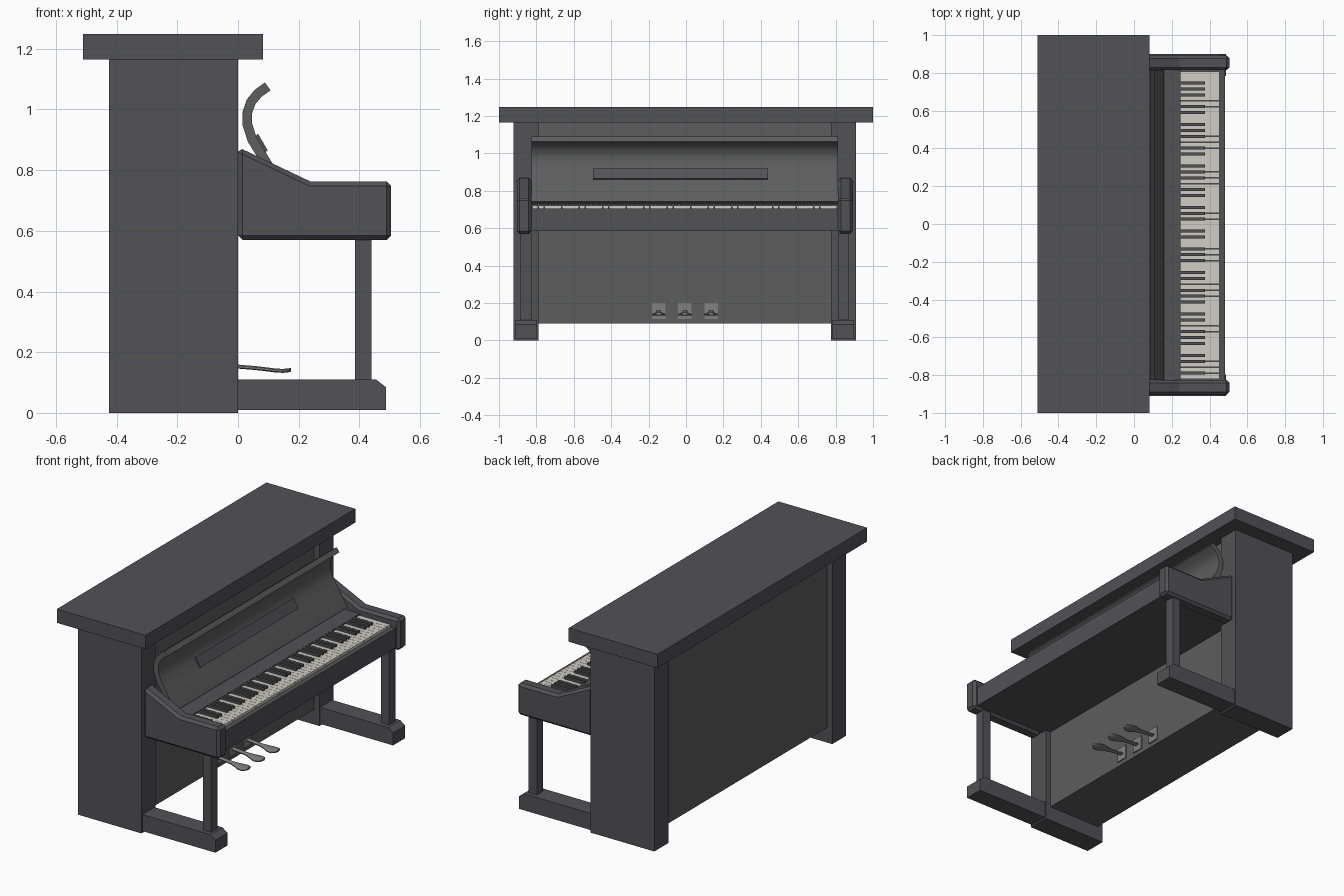
import bpy, bmesh, math
from mathutils import Vector

if "Cube" in bpy.data.objects:
    bpy.data.objects.remove(bpy.data.objects["Cube"])

C = -0.006  # centre line of everything below the lid


def material(name, r, g, b):
    m = bpy.data.materials.new(name)
    m.diffuse_color = (r, g, b, 1)
    m.use_nodes = True
    m.node_tree.nodes["Principled BSDF"].inputs["Base Color"].default_value = m.diffuse_color
    return m


BODY = material("dark_wood", 0.085, 0.085, 0.092)
PANEL = material("panel_wood", 0.11, 0.11, 0.11)
IVORY = material("ivory", 0.62, 0.62, 0.56)
METAL = material("metal", 0.22, 0.22, 0.22)


def finish(name, bm, mat, bevel=0):
    bmesh.ops.recalc_face_normals(bm, faces=bm.faces)
    me = bpy.data.meshes.new(name)
    bm.to_mesh(me)
    bm.free()
    ob = bpy.data.objects.new(name, me)
    bpy.context.collection.objects.link(ob)
    me.materials.append(mat)
    if bevel:
        mod = ob.modifiers.new("bevel", 'BEVEL')
        mod.width, mod.segments = bevel, 1
    return ob


def add_box(bm, x, y, z):
    vs = bmesh.ops.create_cube(bm, size=1)["verts"]
    for v in vs:
        v.co = Vector([(r[0] + r[1]) / 2 + c * (r[1] - r[0])
                       for r, c in zip((x, y, z), v.co)])


def box(name, x, y, z, mat=BODY, bevel=0):
    bm = bmesh.new()
    add_box(bm, x, y, z)
    return finish(name, bm, mat, bevel)


def prism(name, pts, y, mat=BODY, bevel=0):
    """Side profile in x, z extruded along y."""
    bm = bmesh.new()
    face = bm.faces.new([bm.verts.new((px, y[0], pz)) for px, pz in pts])
    new = bmesh.ops.extrude_face_region(bm, geom=[face])["geom"]
    for v in new:
        if isinstance(v, bmesh.types.BMVert):
            v.co.y = y[1]
    return finish(name, bm, mat, bevel)


def smooth(ob, angle=40):
    bpy.context.view_layer.objects.active = ob
    bpy.ops.object.select_all(action='DESELECT')
    ob.select_set(True)
    bpy.ops.object.shade_smooth_by_angle(angle=math.radians(angle))


# Case
box("lid", (-0.51, 0.083), (-1, 1), (1.165, 1.248))
box("case_panel", (-0.39, -0.035), (C - 0.79, C + 0.79), (0.09, 1.165), PANEL)

# Mirrored side parts
arm = [(0, 0.57), (0.505, 0.57), (0.505, 0.762), (0.24, 0.762), (0, 0.876)]
foot = [(0, 0.01), (0.487, 0.01), (0.487, 0.085), (0.455, 0.11), (0, 0.11)]
for side, s in (("left", -1), ("right", 1)):
    def span(a, b):
        return sorted((C + s * a, C + s * b))
    box(side + "_pillar", (-0.425, 0), span(0.782, 0.915), (0, 1.165))
    prism(side + "_arm", arm, span(0.82, 0.898), BODY, 0.015)
    prism(side + "_foot", foot, span(0.79, 0.905))
    box(side + "_front_leg", (0.385, 0.44), span(0.818, 0.878), (0.11, 0.575))

# Keybed and shelf behind the keys
inner = (C - 0.82, C + 0.82)
box("keybed", (-0.04, 0.482), inner, (0.585, 0.705))
box("key_shelf", (0.05, 0.245), inner, (0.70, 0.73))

# Curved fallboard: centre line thickened along its normals
path = [(0.145, 0.735), (0.115, 0.79), (0.078, 0.85), (0.047, 0.90), (0.031, 0.95),
        (0.031, 0.99), (0.043, 1.025), (0.066, 1.053), (0.098, 1.076)]
front, back = [], []
for i, p in enumerate(path):
    a, b = Vector(path[max(i - 1, 0)]), Vector(path[min(i + 1, len(path) - 1)])
    t = (b - a).normalized()
    n = Vector((t.y, -t.x)) * 0.016
    front.append(tuple(Vector(p) + n))
    back.append(tuple(Vector(p) - n))
smooth(prism("fallboard", front + back[::-1], inner, PANEL))

# Music rest with hinges
prism("music_rest", [(0.052, 0.905), (0.066, 0.92), (0.098, 0.865), (0.082, 0.852)],
      (-0.497, 0.438), BODY)
bm = bmesh.new()
for y in (-0.37, -0.035, 0.295):
    add_box(bm, (0.075, 0.092), (y - 0.033, y + 0.033), (0.848, 0.862))
finish("rest_hinges", bm, METAL)

# Keyboard: 52 white keys from A to C, with the black keys between them
w = 1.63 / 52
y0 = C - 1.63 / 2
white, black = bmesh.new(), bmesh.new()
for i in range(52):
    y = y0 + i * w
    add_box(white, (0.24, 0.452), (y + 0.0006, y + w - 0.0006), (0.70, 0.721))
    if i % 7 in (0, 2, 3, 5, 6) and i < 51:
        add_box(black, (0.245, 0.375), (y + w - 0.008, y + w + 0.008), (0.71, 0.733))
finish("white_keys", white, IVORY)
finish("black_keys", black, BODY)

# Pedals: (x, z, half width) stations along a spoon shape
stations = [(-0.04, 0.155, 0.013), (0.0, 0.152, 0.013), (0.06, 0.147, 0.015),
            (0.095, 0.143, 0.024), (0.125, 0.139, 0.036), (0.15, 0.138, 0.037),
            (0.167, 0.140, 0.027), (0.175, 0.142, 0.012)]
for k, name in enumerate(("left", "middle", "right")):
    y = C + (k - 1) * 0.14
    box(name + "_pedal_plate", (-0.04, -0.028), (y - 0.036, y + 0.036), (0.115, 0.2), METAL)
    bm = bmesh.new()
    rings = [[bm.verts.new((x, y + sy * h, z + dz))
              for sy, dz in ((-1, -0.003), (-0.6, -0.006), (0.6, -0.006), (1, -0.003),
                             (1, 0.003), (0.6, 0.007), (-0.6, 0.007), (-1, 0.003))]
             for x, z, h in stations]
    for a, b in zip(rings, rings[1:]):
        for j in range(8):
            bm.faces.new((a[j], a[(j + 1) % 8], b[(j + 1) % 8], b[j]))
    bm.faces.new(rings[0])
    bm.faces.new(rings[-1])
    smooth(finish(name + "_pedal", bm, METAL))
